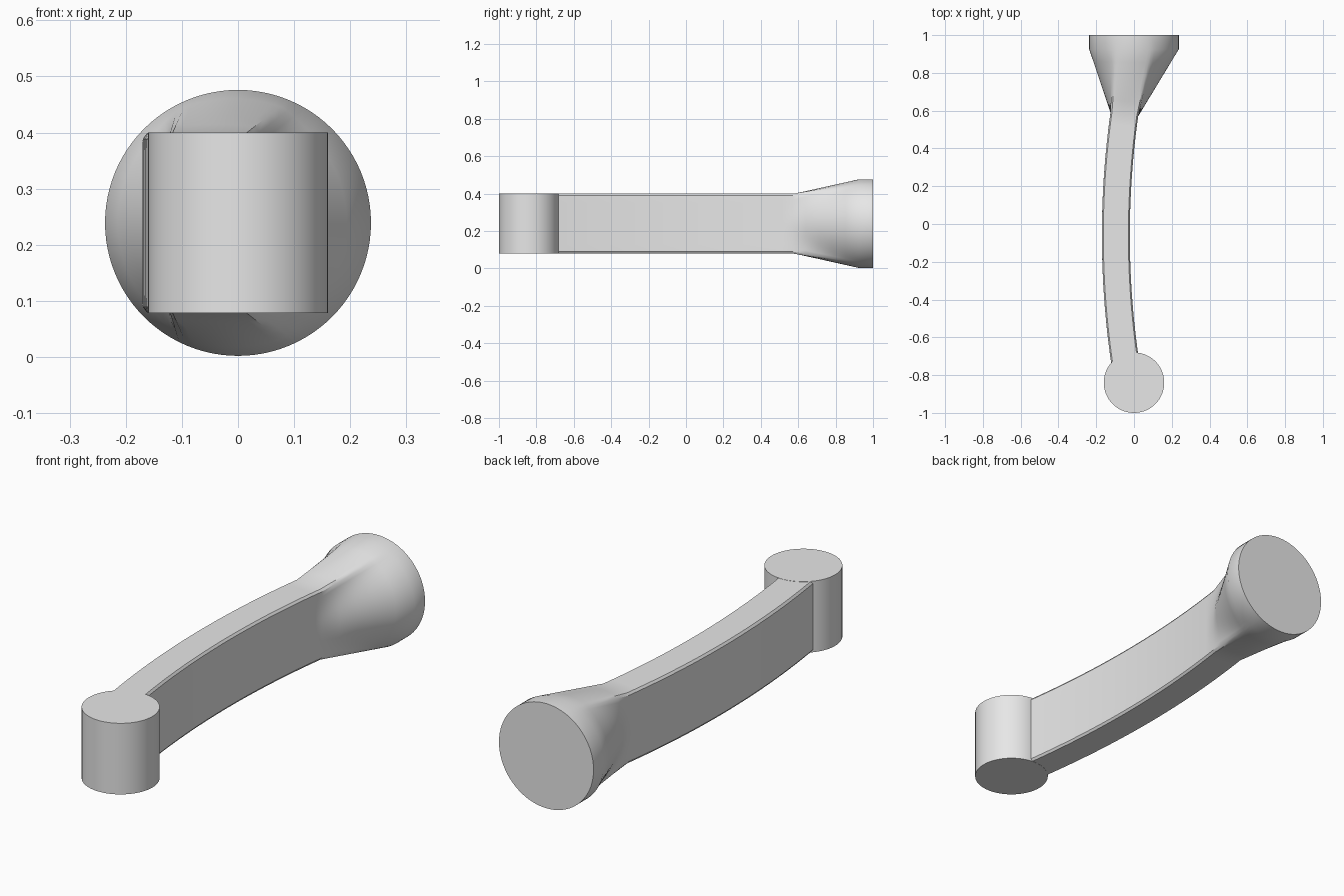
import bpy, bmesh
from math import sin, cos, pi, radians, sqrt
from mathutils import Vector

cube = bpy.data.objects.get("Cube")
if cube:
    bpy.data.objects.remove(cube)

grey = bpy.data.materials.new("plain grey")
grey.use_nodes = True
grey.diffuse_color = (0.8, 0.8, 0.8, 1)
grey.node_tree.nodes["Principled BSDF"].inputs["Base Color"].default_value = (0.8, 0.8, 0.8, 1)

MID_Z = 0.239
SIDES = 96


def finish(obj):
    obj.data.materials.append(grey)
    bpy.ops.object.select_all(action='DESELECT')
    obj.select_set(True)
    bpy.context.view_layer.objects.active = obj
    bpy.ops.object.shade_smooth_by_angle(angle=radians(35))


def bar_section(a, half_w=0.074, half_h=0.16, power=36):
    """Point on a rectangle with slightly softened corners, at angle a."""
    r = (abs(cos(a) / half_w) ** power + abs(sin(a) / half_h) ** power) ** (-1 / power)
    return r * cos(a), r * sin(a)


def arc_frame(y, radius=4.6, mid_y=-0.06, crown_x=-0.096):
    """Centre of the bowed bar at y, and its sideways direction."""
    s = (y - mid_y) / radius
    c = sqrt(1 - s * s)
    return Vector((crown_x + radius * (1 - c), y, MID_Z)), Vector((c, -s, 0))


angles = [2 * pi * i / SIDES for i in range(SIDES)]
rings = []

# Bowed bar
for i in range(25):
    centre, side = arc_frame(-0.76 + 1.34 * i / 24)
    ring = []
    for a in angles:
        u, v = bar_section(a)
        ring.append(centre + side * u + Vector((0, 0, v)))
    rings.append(ring)

# Flare from the bar to the round end
bar_end = rings[-1]
rim = [Vector((0.237 * cos(a), 0.925, MID_Z + 0.237 * sin(a))) for a in angles]
for k in range(1, 6):
    rings.append([p.lerp(q, k / 5) for p, q in zip(bar_end, rim)])
rings.append([Vector((p.x, 1.0, p.z)) for p in rim])

bm = bmesh.new()
loops = [[bm.verts.new(p) for p in ring] for ring in rings]
for lo, hi in zip(loops, loops[1:]):
    for i in range(SIDES):
        j = (i + 1) % SIDES
        bm.faces.new((lo[i], lo[j], hi[j], hi[i]))
bm.faces.new(loops[0])
bm.faces.new(loops[-1])
bmesh.ops.recalc_face_normals(bm, faces=bm.faces)
mesh = bpy.data.meshes.new("curved_arm")
bm.to_mesh(mesh)
bm.free()
arm = bpy.data.objects.new("curved_arm", mesh)
bpy.context.collection.objects.link(arm)
finish(arm)

# Upright cylinder at the front end
bpy.ops.mesh.primitive_cylinder_add(vertices=96, radius=0.16, depth=0.322,
                                    location=(0, -0.84, MID_Z))
post = bpy.context.object
post.name = "end_cylinder"
finish(post)
